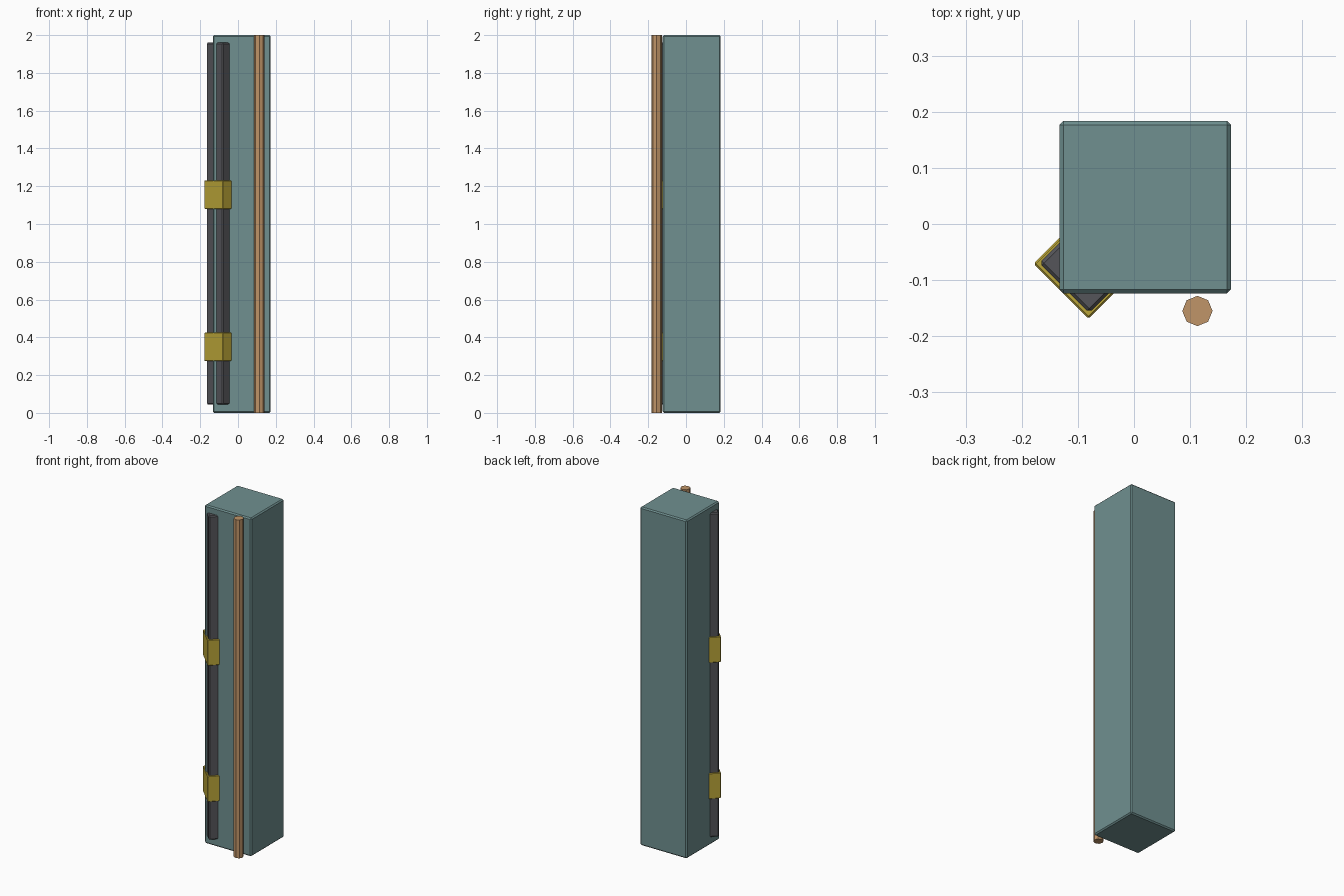
import bpy
import bmesh
from math import radians
from mathutils import Matrix

if "Cube" in bpy.data.objects:
    bpy.data.objects.remove(bpy.data.objects["Cube"])


def material(name, rgb):
    mat = bpy.data.materials.new(name)
    mat.diffuse_color = (*rgb, 1)
    mat.use_nodes = True
    mat.node_tree.nodes["Principled BSDF"].inputs["Base Color"].default_value = mat.diffuse_color
    return mat


def finish(bm, name, mat):
    mesh = bpy.data.meshes.new(name)
    bm.to_mesh(mesh)
    bm.free()
    obj = bpy.data.objects.new(name, mesh)
    bpy.context.collection.objects.link(obj)
    mesh.materials.append(mat)
    return obj


def chamfered_box(name, center, size, bevel, mat, turn=0):
    bm = bmesh.new()
    bmesh.ops.create_cube(bm, size=1, matrix=Matrix.Diagonal((*size, 1)))
    obj = finish(bm, name, mat)
    obj.location = center
    obj.rotation_euler.z = radians(turn)
    mod = obj.modifiers.new("chamfer", "BEVEL")
    mod.width = bevel
    mod.segments = 1
    return obj


teal = material("teal", (0.16, 0.28, 0.28))
dark = material("dark_grey", (0.09, 0.09, 0.10))
yellow = material("yellow", (0.50, 0.38, 0.04))
copper = material("copper", (0.53, 0.30, 0.14))

# Main square column
chamfered_box("column", (0.02, 0.03, 1), (0.306, 0.307, 2), 0.007, teal)

# Diagonal strip over the front left corner
chamfered_box("corner_strip", (-0.096, -0.086, 1.0025),
              (0.126, 0.08, 1.915), 0.006, dark, -45)

# Yellow bands around the strip
for i, z in enumerate((0.35, 1.155)):
    chamfered_box(f"band_{i + 1}", (-0.096, -0.086, z),
                  (0.1386, 0.096, 0.152), 0.003, yellow, -45)

# Eight-sided pipe in front of the column
bm = bmesh.new()
bmesh.ops.create_cone(bm, cap_ends=True, segments=8, radius1=0.027,
                      radius2=0.027, depth=2)
pipe = finish(bm, "pipe", copper)
pipe.location = (0.113, -0.155, 1)
